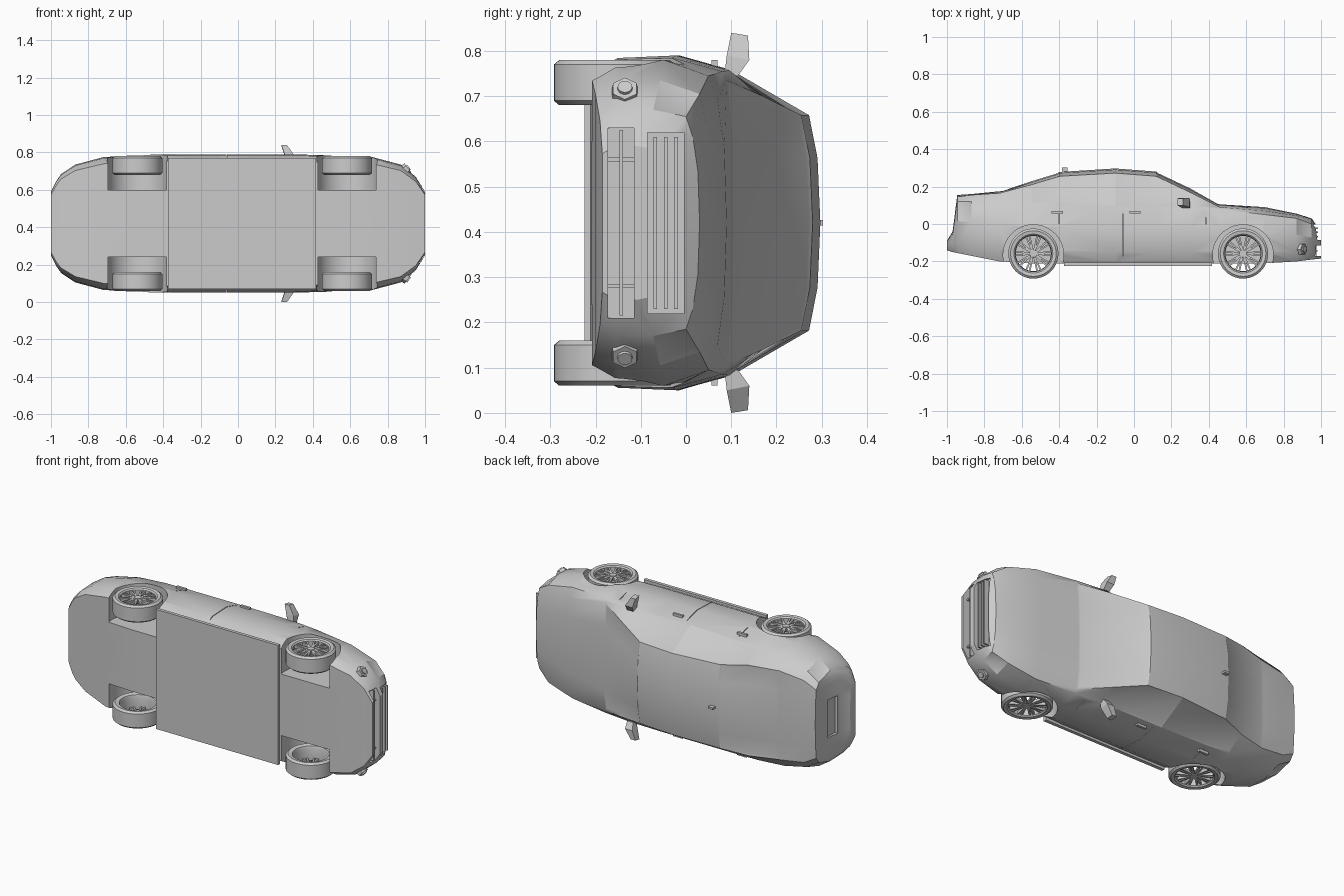
import bpy, bmesh, math
from mathutils import Matrix, Vector

if "Cube" in bpy.data.objects:
    bpy.data.objects.remove(bpy.data.objects["Cube"], do_unlink=True)

ZC = 0.42  # the car lies on its side: x = length, y = car height, z = car width

paint = bpy.data.materials.new("plain_grey")
paint.use_nodes = True
paint.diffuse_color = (0.6, 0.6, 0.6, 1)
paint.node_tree.nodes["Principled BSDF"].inputs["Base Color"].default_value = (0.6, 0.6, 0.6, 1)


def finish(name, bm):
    bmesh.ops.recalc_face_normals(bm, faces=bm.faces)
    me = bpy.data.meshes.new(name)
    bm.to_mesh(me)
    bm.free()
    me.materials.append(paint)
    ob = bpy.data.objects.new(name, me)
    bpy.context.collection.objects.link(ob)
    return ob


def smooth(ob, degrees=30):
    bpy.ops.object.select_all(action='DESELECT')
    ob.select_set(True)
    bpy.context.view_layer.objects.active = ob
    bpy.ops.object.shade_smooth_by_angle(angle=math.radians(degrees))


def add_box(bm, x, y, w):
    """Box from (min, max) ranges; w is measured from the car's centre plane."""
    size = Vector((x[1] - x[0], y[1] - y[0], w[1] - w[0]))
    mid = Vector((sum(x) / 2, sum(y) / 2, ZC + sum(w) / 2))
    bmesh.ops.create_cube(bm, size=1, matrix=Matrix.Translation(mid) @ Matrix.Diagonal((*size, 1)))


def box(name, x, y, w):
    bm = bmesh.new()
    add_box(bm, x, y, w)
    return finish(name, bm)


def both(w, s):
    return tuple(sorted((s * w[0], s * w[1])))


def cut(ob, cutter):
    cutter.hide_render = True
    mod = ob.modifiers.new("cut", 'BOOLEAN')
    mod.operation, mod.solver, mod.object = 'DIFFERENCE', 'EXACT', cutter
    bpy.context.view_layer.objects.active = ob
    bpy.ops.object.modifier_apply(modifier=mod.name)
    bpy.data.objects.remove(cutter, do_unlink=True)


# Body cross-sections: x, bottom, half width, belt height, belt width, roof edge height, roof edge width, top
STATIONS = [
    (-1.00, -.14, .17, -.10, .165, -.095, .15, -.09),
    (-.97, -.15, .23, -.06, .225, -.05, .20, -.04),
    (-.945, -.155, .265, .12, .235, .145, .20, .155),
    (-.87, -.17, .315, .12, .28, .155, .24, .16),
    (-.72, -.20, .355, .115, .315, .165, .26, .175),
    (-.55, -.21, .365, .11, .33, .21, .265, .232),
    (-.40, -.21, .37, .105, .335, .255, .245, .278),
    (-.10, -.212, .37, .10, .338, .272, .238, .297),
    (.12, -.212, .37, .098, .338, .255, .238, .28),
    (.30, -.212, .37, .095, .337, .17, .28, .195),
    (.46, -.21, .365, .08, .335, .09, .315, .105),
    (.70, -.21, .36, .05, .325, .07, .27, .09),
    (.87, -.20, .315, .03, .285, .045, .22, .055),
    (.95, -.19, .25, .0, .235, .015, .19, .03),
    (1.0, -.185, .17, -.06, .16, -.05, .13, -.045),
]


def section(st):
    x, yb, w, ybelt, wb, yr, wr, yt = st
    half = [(0, yb), (.9 * w, yb), (.985 * w, yb + .2 * (ybelt - yb)), (w, yb + .62 * (ybelt - yb)),
            (wb, ybelt), (wr, yr), (.6 * wr, yr + .75 * (yt - yr)), (0, yt)]
    ring = half + [(-a, b) for a, b in half[-2:0:-1]]
    return [(x, b, ZC + a) for a, b in ring]


# Body shell: loft through the sections
bm = bmesh.new()
rings = [[bm.verts.new(p) for p in section(s)] for s in STATIONS]
n = len(rings[0])
skin = {}
for i in range(len(rings) - 1):
    for j in range(n):
        k = (j + 1) % n
        skin[i, j] = bm.faces.new((rings[i][j], rings[i][k], rings[i + 1][k], rings[i + 1][j]))
bm.faces.new(rings[0])
bm.faces.new(rings[-1])
bmesh.ops.recalc_face_normals(bm, faces=bm.faces)

# Glass and lamps: sunken panels (station range, row range), side panels repeated on the other side
panels = [((9, 10), (5, 6, 7, 8)), ((8, 9), (5, 6, 7, 8)), ((4, 6), (5, 6, 7, 8))]
panels[0:2] = [((8, 10), (5, 6, 7, 8))]
for span in ((5, 7), (7, 9)):          # side windows
    panels += [(span, (4,)), (span, (n - 5,))]
for span in ((12, 13), (2, 3)):        # head and tail lamps
    panels += [(span, (3,)), (span, (n - 4,))]
for (a, b), rows in panels:
    bmesh.ops.inset_region(bm, faces=[skin[i, j] for i in range(a, b) for j in rows],
                           thickness=.013, depth=-.004, use_even_offset=True)
body = finish("body", bm)

# Wheel wells, door seams, grille openings and plate recess
WHEELS = {"rear": -.538, "front": .583}
WY = -.158
for s in (1, -1):
    for x in WHEELS.values():
        bm = bmesh.new()
        bmesh.ops.create_cone(bm, cap_ends=True, segments=40, radius1=.162, radius2=.162, depth=.4,
                              matrix=Matrix.Translation((x, WY - .008, ZC + s * .38)))
        cut(body, finish("well_cutter", bm))
    for x in (-.40, -.06, .385):
        y0 = -.17 if x == -.06 else .0
        cut(body, box("seam_cutter", (x - .002, x + .002), (y0, .08), both((.342, .42), s)))
cut(body, box("upper_grille_cutter", (.955, 1.1), (-.085, -.004), (-.2, .2)))
cut(body, box("lower_grille_cutter", (.955, 1.1), (-.172, -.115), (-.21, .21)))
cut(body, box("plate_cutter", (-1.1, -.95), (-.02, .06), (-.11, .11)))
smooth(body)

# Floor pan, grille slats, sunroof panel, roof fin
box("floor_pan", (-.375, .417), (-.224, -.205), (-.35, .35))
bm = bmesh.new()
for y in (-.068, -.045, -.022):
    add_box(bm, (.95, .985), (y - .004, y + .004), (-.19, .19))
for y in (-.143,):
    add_box(bm, (.95, .98), (y - .004, y + .004), (-.205, .205))
for w in (-.14, .14):
    add_box(bm, (.95, .975), (-.172, -.115), (w - .004, w + .004))
finish("grille_slats", bm)
box("roof_fin", (-.385, -.355), (.27, .303), (-.006, .006))


# Wheels: turned tyre, hub and tapered spokes
def spin(bm, profile, steps=40):
    loops = [[bm.verts.new((r * math.cos(a), r * math.sin(a), d)) for r, d in profile]
             for a in (2 * math.pi * i / steps for i in range(steps))]
    m = len(profile)
    for i in range(steps):
        p, q = loops[i], loops[(i + 1) % steps]
        for j in range(m):
            bm.faces.new((p[j], p[(j + 1) % m], q[(j + 1) % m], q[j]))


def wheel(name, x, s):
    bm = bmesh.new()
    spin(bm, [(.099, -.045), (.122, -.05), (.134, -.04), (.134, .04), (.122, .05),
              (.104, .047), (.097, .04), (.094, -.03)])
    bmesh.ops.create_cone(bm, cap_ends=True, segments=20, radius1=.024, radius2=.02, depth=.025,
                          matrix=Matrix.Translation((0, 0, .03)))
    for i in range(10):
        turn = Matrix.Rotation(2 * math.pi * i / 10, 4, 'Z')
        for side in (-1, 1):
            lean = Matrix.Rotation(side * .1, 4, 'Z')
            bmesh.ops.create_cube(bm, size=1, matrix=turn @ lean @ Matrix.Translation((.058, 0, .031))
                                  @ Matrix.Diagonal((.08, .009, .016, 1)))
    for v in bm.verts:
        v.co = (v.co.x + x, v.co.y + WY, ZC + s * (.31 + v.co.z))
    smooth(finish(name, bm))


# Mirrors, door handles and fog lamps on both sides
for s, side in ((1, "right"), (-1, "left")):
    for end, x in WHEELS.items():
        wheel(f"{end}_{side}_wheel", x, s)

    bm = bmesh.new()
    pts = [(.262, .085, .325), (.30, .085, .325), (.30, .115, .325), (.262, .115, .325),
           (.25, .09, .37), (.297, .09, .37), (.297, .14, .36), (.25, .14, .36),
           (.232, .10, .42), (.262, .10, .42), (.262, .137, .414), (.232, .137, .414)]
    for p in pts:
        bm.verts.new((p[0], p[1], ZC + s * p[2]))
    bmesh.ops.convex_hull(bm, input=bm.verts[:])
    finish(f"{side}_mirror", bm)

    bm = bmesh.new()
    for x in (-.41, .005):
        add_box(bm, (x - .03, x + .03), (.056, .07), both((.34, .36), s))
    finish(f"{side}_door_handles", bm)

    bm = bmesh.new()
    aim = Vector((.8, 0, s * .6)).to_track_quat('Z', 'Y').to_matrix().to_4x4()
    place = Matrix.Translation((.897, -.135, ZC + s * .288)) @ aim
    bmesh.ops.create_cone(bm, cap_ends=True, segments=6, radius1=.034, radius2=.03, depth=.03, matrix=place)
    bmesh.ops.create_cone(bm, cap_ends=True, segments=16, radius1=.02, radius2=.016, depth=.044, matrix=place)
    finish(f"{side}_fog_lamp", bm)
